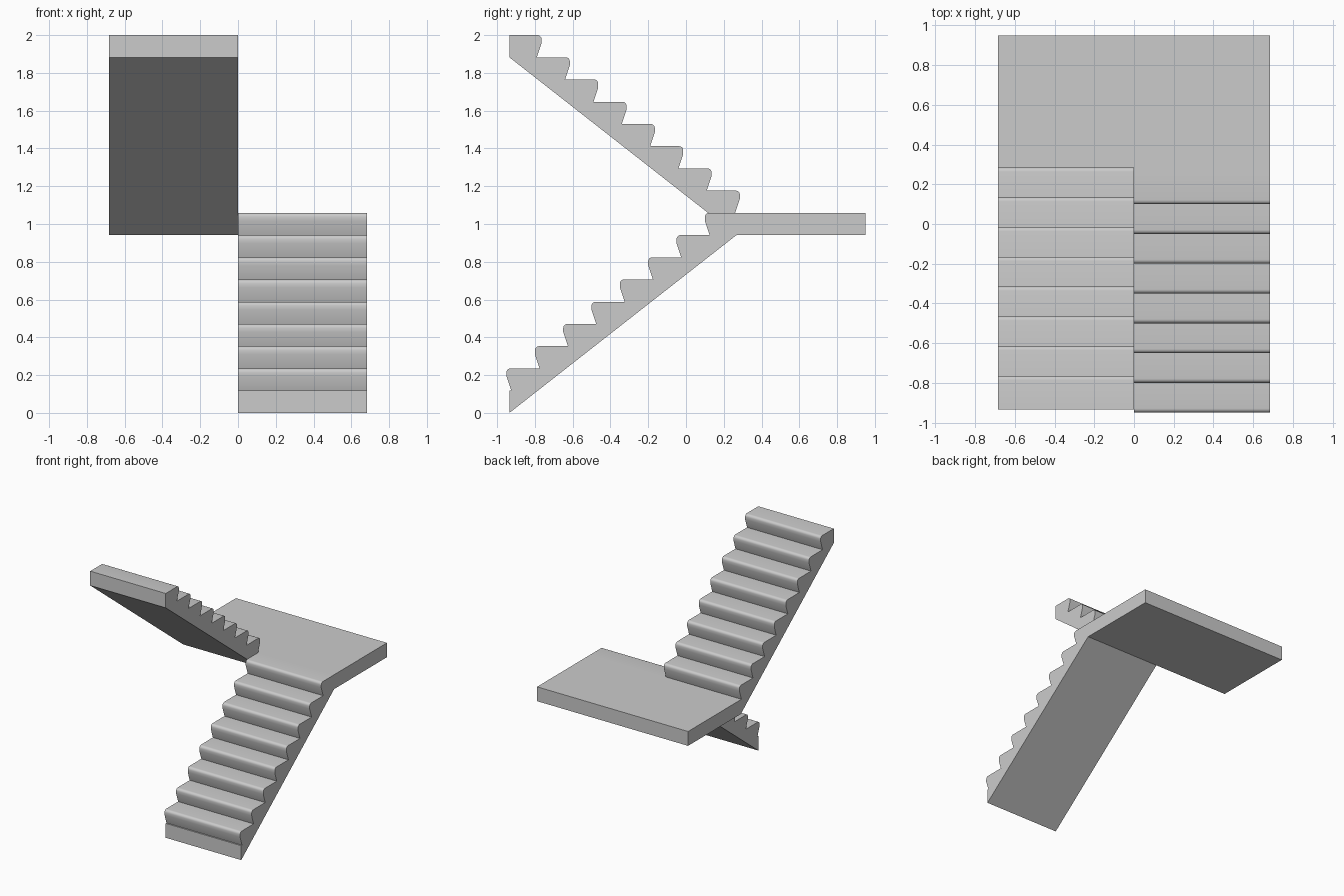
import bpy
from math import sin, cos, pi

if "Cube" in bpy.data.objects:
    bpy.data.objects.remove(bpy.data.objects["Cube"])

RISE, RUN = 2 / 17, 0.15
W = 0.684          # width of one flight
Y_EDGE = 0.267     # where the landing slab begins
Z_TOP = 9 * RISE   # landing top
Z_BOT = 8 * RISE   # landing underside


def extrude(name, profile, x0, x1):
    """Solid from a (y, z) outline extruded along x."""
    n = len(profile)
    verts = [(x, y, z) for x in (x0, x1) for y, z in profile]
    faces = [tuple(range(n)), tuple(range(2 * n - 1, n - 1, -1))]
    faces += [(i, i + n, (i + 1) % n + n, (i + 1) % n) for i in range(n)]
    mesh = bpy.data.meshes.new(name)
    mesh.from_pydata(verts, [], faces)
    obj = bpy.data.objects.new(name, mesh)
    bpy.context.collection.objects.link(obj)
    bpy.context.view_layer.objects.active = obj
    obj.select_set(True)
    bpy.ops.object.mode_set(mode='EDIT')
    bpy.ops.mesh.select_all(action='SELECT')
    bpy.ops.mesh.normals_make_consistent(inside=False)
    bpy.ops.object.mode_set(mode='OBJECT')
    bpy.ops.object.shade_smooth_by_angle(angle=0.6)
    obj.select_set(False)
    return obj


def steps(y, z, d, count):
    """Raked risers with rounded nosings; d is the climbing direction in y."""
    pts, r = [], 0.021
    for i in range(count):
        b, zb = y + d * RUN * i, z + RISE * i
        nose, top = b - d * 0.025, zb + RISE
        pts += [(b, zb), (nose, zb + 0.075)]
        for k in range(6):
            a = k / 5 * pi / 2
            pts.append((nose + d * r * (1 - cos(a)), top - r + r * sin(a)))
    return pts


# Lower flight, climbing towards the back and meeting the landing
lower = [(-0.935, 0), (-0.935, RISE)] + steps(-0.925, RISE, 1, 8)
lower += [(Y_EDGE, Z_TOP), (Y_EDGE, Z_BOT)]
extrude("lower_flight", lower, 0, W)

# Upper flight, climbing from the landing towards the front
upper = [(Y_EDGE, Z_BOT), (Y_EDGE, Z_TOP)] + steps(0.26, Z_TOP, -1, 8)
upper += [(-0.935, 2.0), (-0.935, 2.0 - RISE)]
extrude("upper_flight", upper, -W, 0)

# Landing slab across both flights
extrude("landing", [(Y_EDGE, Z_BOT), (0.95, Z_BOT), (0.95, Z_TOP), (Y_EDGE, Z_TOP)], -W, W)
